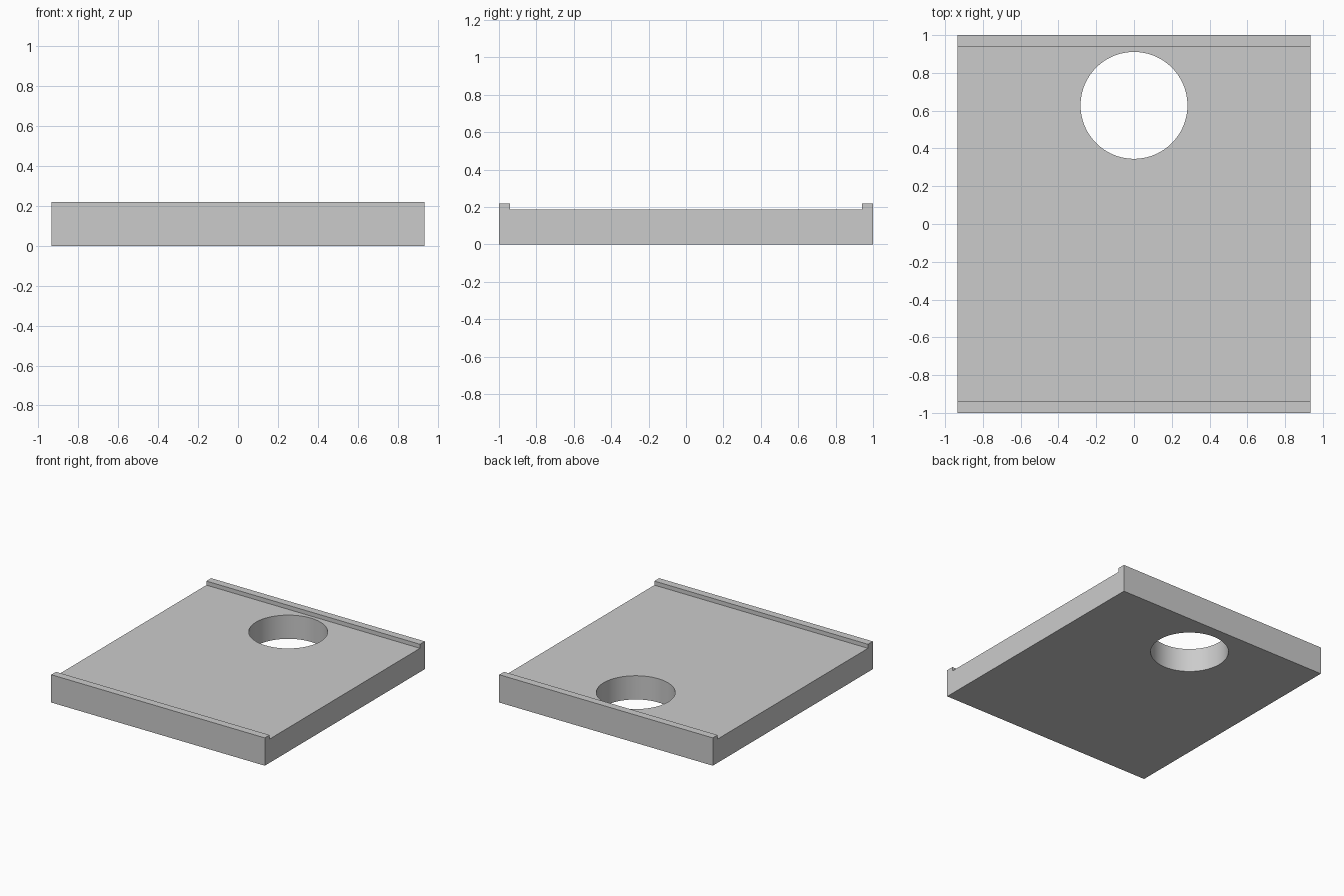
import bpy, bmesh

if "Cube" in bpy.data.objects:
    bpy.data.objects.remove(bpy.data.objects["Cube"])

HALF_W, HALF_D = 0.935, 1.0
PLATE_Z, LIP_Z, LIP_Y = 0.188, 0.22, 0.94
HOLE_Y, HOLE_R = 0.628, 0.283

# Plate with a raised lip front and back: side profile extruded along x
half = [(HALF_D, 0), (HALF_D, LIP_Z), (LIP_Y, LIP_Z), (LIP_Y, PLATE_Z)]
profile = half + [(-y, z) for y, z in reversed(half)]
bm = bmesh.new()
face = bm.faces.new([bm.verts.new((-HALF_W, y, z)) for y, z in profile])
ext = bmesh.ops.extrude_face_region(bm, geom=[face])
moved = [v for v in ext["geom"] if isinstance(v, bmesh.types.BMVert)]
bmesh.ops.translate(bm, verts=moved, vec=(2 * HALF_W, 0, 0))
bmesh.ops.recalc_face_normals(bm, faces=bm.faces)
mesh = bpy.data.meshes.new("lipped_plate")
bm.to_mesh(mesh)
bm.free()
plate = bpy.data.objects.new("lipped_plate", mesh)
bpy.context.collection.objects.link(plate)

# Round through hole near the back edge
bpy.ops.mesh.primitive_cylinder_add(vertices=96, radius=HOLE_R, depth=1,
                                    location=(0, HOLE_Y, 0.1))
cutter = bpy.context.object
cutter.name = "hole_cutter"
cutter.hide_render = True
cut = plate.modifiers.new("round_hole", 'BOOLEAN')
cut.operation = 'DIFFERENCE'
cut.solver = 'EXACT'
cut.object = cutter

# Apply the cut, drop the cutter and smooth only the hole wall
bpy.ops.object.select_all(action='DESELECT')
plate.select_set(True)
bpy.context.view_layer.objects.active = plate
bpy.ops.object.modifier_apply(modifier=cut.name)
bpy.data.objects.remove(cutter)
bpy.ops.object.shade_smooth_by_angle()
